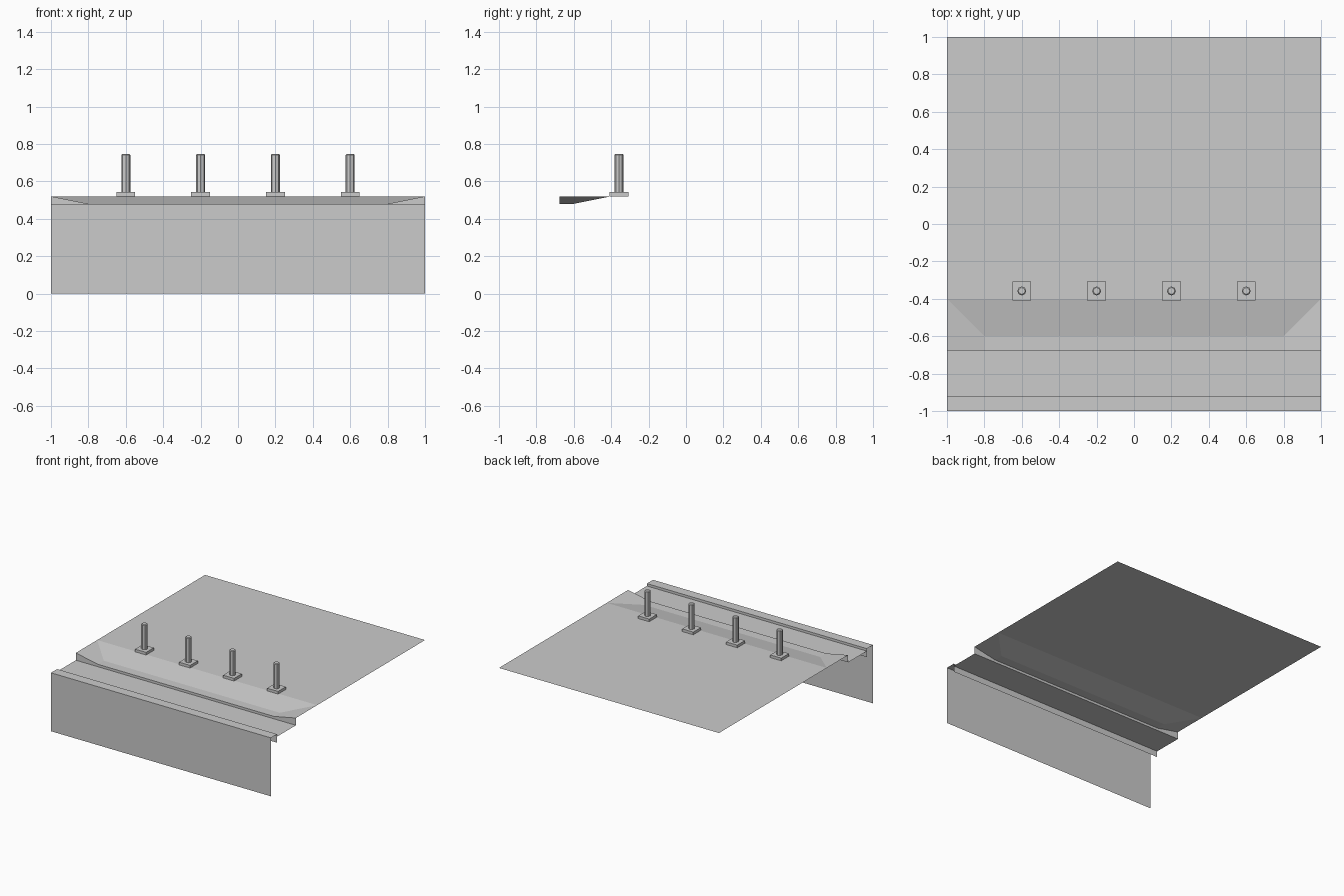
import bpy, bmesh, math
from mathutils import Matrix

if "Cube" in bpy.data.objects:
    bpy.data.objects.remove(bpy.data.objects["Cube"])

PAVE, DROP, GUTTER = 0.52, 0.48, 0.46   # pavement, dropped kerb, gutter heights
KERB_Y = -0.677


def finish(bm, name, loc=(0, 0, 0)):
    mesh = bpy.data.meshes.new(name)
    bm.to_mesh(mesh)
    bm.free()
    obj = bpy.data.objects.new(name, mesh)
    obj.location = loc
    bpy.context.collection.objects.link(obj)
    return obj


# Pavement sheet: a grid with a dropped ramp and flared ends
xs = [-1, -0.8, 0.8, 1]
ys = [KERB_Y, -0.6, -0.4, 1]
bm = bmesh.new()
grid = [[bm.verts.new((x, y, DROP if abs(x) < 0.9 and y < -0.5 else PAVE))
         for y in ys] for x in xs]
for i in range(3):
    for j in range(3):
        a, b = grid[i][j], grid[i + 1][j]
        c, d = grid[i + 1][j + 1], grid[i][j + 1]
        if j == 1 and i != 1:
            # twisted flare corner split into two triangles
            tris = [(a, b, c), (a, c, d)] if i == 2 else [(a, b, d), (b, c, d)]
            for t in tris:
                bm.faces.new(t)
        else:
            bm.faces.new((a, b, c, d))
# Kerb face dropping to the gutter
low = [bm.verts.new((x, KERB_Y, GUTTER)) for x in xs]
for i in range(3):
    bm.faces.new((low[i], low[i + 1], grid[i + 1][0], grid[i][0]))
finish(bm, "pavement_with_ramp")


def strip(name, profile):
    """Sweep a (y, z) profile across the full width."""
    bm = bmesh.new()
    cols = [[bm.verts.new((x, y, z)) for x in (-1, 1)] for y, z in profile]
    for (a, b), (c, d) in zip(cols, cols[1:]):
        bm.faces.new((a, b, d, c))
    return finish(bm, name)


# Gutter floor, and front wall with its folded lip
strip("gutter", [(-0.92, GUTTER), (KERB_Y, GUTTER)])
strip("front_wall", [(-1, 0), (-1, 0.48), (-0.92, 0.48), (-0.92, 0.41)])


# Bollards: square foot plate, eight-sided post with a shallow chamfered cap
def bollard(x):
    bm = bmesh.new()
    bmesh.ops.create_cube(bm, size=1, matrix=Matrix.Translation((0, 0, 0.011))
                          @ Matrix.Diagonal((0.1, 0.1, 0.022, 1)))
    rings = []
    for r, z in [(0.024, 0.022), (0.024, 0.222), (0.018, 0.227)]:
        rings.append([bm.verts.new((r * math.cos(k * math.pi / 4),
                                    r * math.sin(k * math.pi / 4), z))
                      for k in range(8)])
    for lo, hi in zip(rings, rings[1:]):
        for k in range(8):
            n = (k + 1) % 8
            bm.faces.new((lo[k], lo[n], hi[n], hi[k]))
    bm.faces.new(rings[-1])
    finish(bm, "bollard", (x, -0.358, PAVE))


for x in (-0.6, -0.2, 0.2, 0.6):
    bollard(x)
